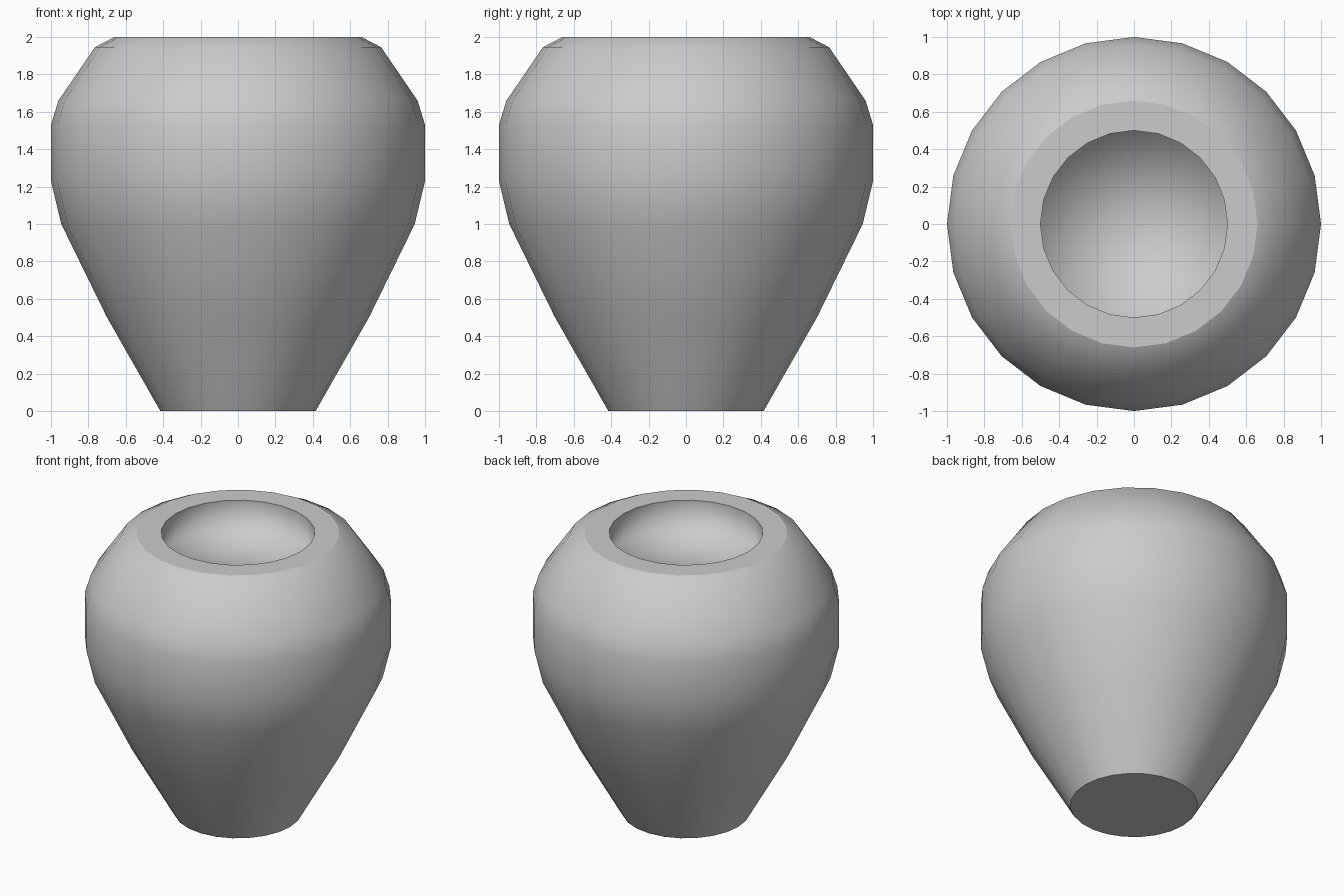
import bpy, bmesh, math

if "Cube" in bpy.data.objects:
    bpy.data.objects.remove(bpy.data.objects["Cube"])

SIDES = 24

clay = bpy.data.materials.new("plain_grey")
clay.diffuse_color = (0.6, 0.6, 0.6, 1)
clay.use_nodes = True
clay.node_tree.nodes["Principled BSDF"].inputs["Base Color"].default_value = clay.diffuse_color

# Profile (radius, height): outer wall, flat lip, then shallow recess in the mouth
PROFILE = [(0.415, 0), (0.70, 0.5), (0.945, 1.0), (1.0, 1.23), (1.0, 1.53),
           (0.96, 1.66), (0.765, 1.945), (0.66, 2.0), (0.5, 2.0), (0.5, 1.81)]
LIP = 7  # profile segment forming the flat lip

bm = bmesh.new()
rings = [[bm.verts.new((r * math.cos(2 * math.pi * i / SIDES),
                        r * math.sin(2 * math.pi * i / SIDES), z))
          for i in range(SIDES)] for r, z in PROFILE]

# Wall and lip bands
for k, (a, b) in enumerate(zip(rings, rings[1:])):
    for i in range(SIDES):
        j = (i + 1) % SIDES
        f = bm.faces.new((a[i], a[j], b[j], b[i]))
        f.smooth = k != LIP

# Flat base
bm.faces.new(rings[0][::-1]).smooth = False

# Floor of the recess, softly shaded into its wall
centre = bm.verts.new((0, 0, PROFILE[-1][1]))
for i in range(SIDES):
    bm.faces.new((rings[-1][i], rings[-1][(i + 1) % SIDES], centre)).smooth = True

# Crisp edges around base and lip
bm.edges.ensure_lookup_table()
for ring in (rings[0], rings[LIP], rings[LIP + 1]):
    for i in range(SIDES):
        bm.edges.get((ring[i], ring[(i + 1) % SIDES])).smooth = False

mesh = bpy.data.meshes.new("pot")
bm.to_mesh(mesh)
bm.free()
mesh.materials.append(clay)
pot = bpy.data.objects.new("pot", mesh)
bpy.context.collection.objects.link(pot)
